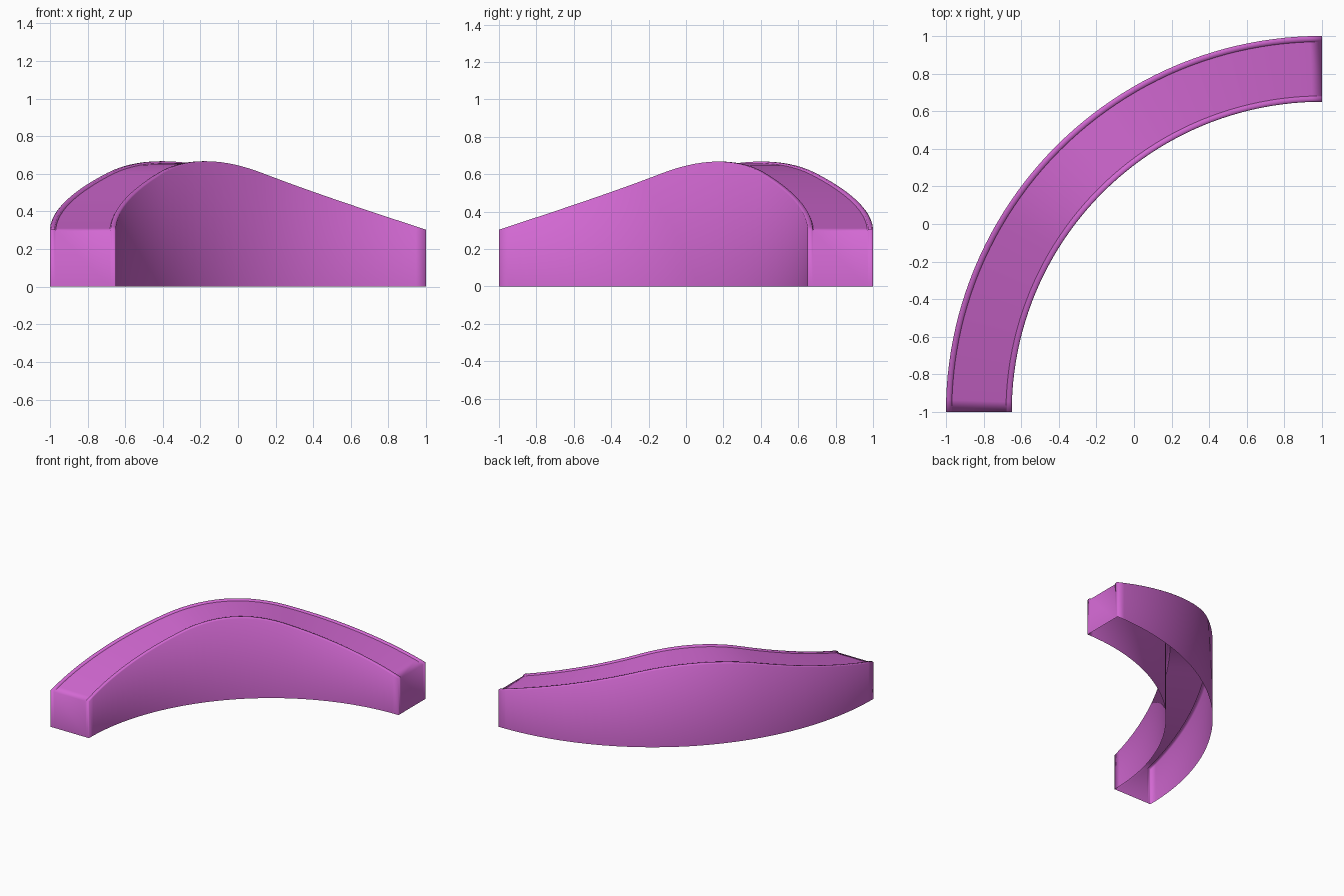
import bpy, bmesh
from math import sin, cos, radians

cube = bpy.data.objects.get("Cube")
if cube:
    bpy.data.objects.remove(cube, do_unlink=True)

SEGMENTS = 48
R_OUT, R_IN = 2.0, 1.65
WIDTH = R_OUT - R_IN
END_H, SLOPE, CREST = 0.303, 0.0095, 13.3   # end height, rise per degree, crest half-angle


def height(deg):
    """Straight ramps joined by a rounded crest at the middle of the bend."""
    d = abs(deg - 45)
    if d < CREST:
        return END_H + SLOPE * (45 - CREST / 2 - d * d / (2 * CREST))
    return END_H + SLOPE * (45 - d)


def section(h):
    """Outer wall, raised rim, sunken track, raised rim, inner wall."""
    half = [(0, 0), (0, h - 0.006), (0.006, h), (0.026, h), (0.031, h - 0.01)]
    return half + [(WIDTH - o, z) for o, z in reversed(half)]


def place(bm, deg, offset, z):
    a, r = radians(deg), R_OUT - offset
    return bm.verts.new((1 - r * cos(a), -1 + r * sin(a), z))


# Sweep the open-bottomed section round a quarter circle
bm = bmesh.new()
rings = []
for s in range(SEGMENTS + 1):
    deg = 90 * s / SEGMENTS
    rings.append([place(bm, deg, o, z) for o, z in section(height(deg))])

for r0, r1 in zip(rings, rings[1:]):
    for i in range(len(r0) - 1):
        bm.faces.new((r0[i], r0[i + 1], r1[i + 1], r1[i]))

# Close both ends with upright strips
for ring, deg, flip in ((rings[0], 0, True), (rings[-1], 90, False)):
    top = ring[1:-1]
    offsets = [o for o, z in section(END_H)][1:-1]
    ground = [ring[0]] + [place(bm, deg, o, 0) for o in offsets[1:-1]] + [ring[-1]]
    for i in range(len(top) - 1):
        quad = [ground[i], top[i], top[i + 1], ground[i + 1]]
        bm.faces.new(quad[::-1] if flip else quad)

# Smooth body with crisp lines where the rims meet the track
for f in bm.faces:
    f.smooth = True
for r0, r1 in zip(rings, rings[1:]):
    for i in (4, 5):
        bm.edges.get((r0[i], r1[i])).smooth = False

mesh = bpy.data.meshes.new("curved_hill_track")
bm.to_mesh(mesh)
bm.free()
track = bpy.data.objects.new("curved_hill_track", mesh)
bpy.context.collection.objects.link(track)

# Single orchid colour
mat = bpy.data.materials.new("orchid_purple")
mat.use_nodes = True
colour = (0.65, 0.14, 0.65, 1)
mat.diffuse_color = colour
mat.node_tree.nodes["Principled BSDF"].inputs["Base Color"].default_value = colour
mesh.materials.append(mat)
